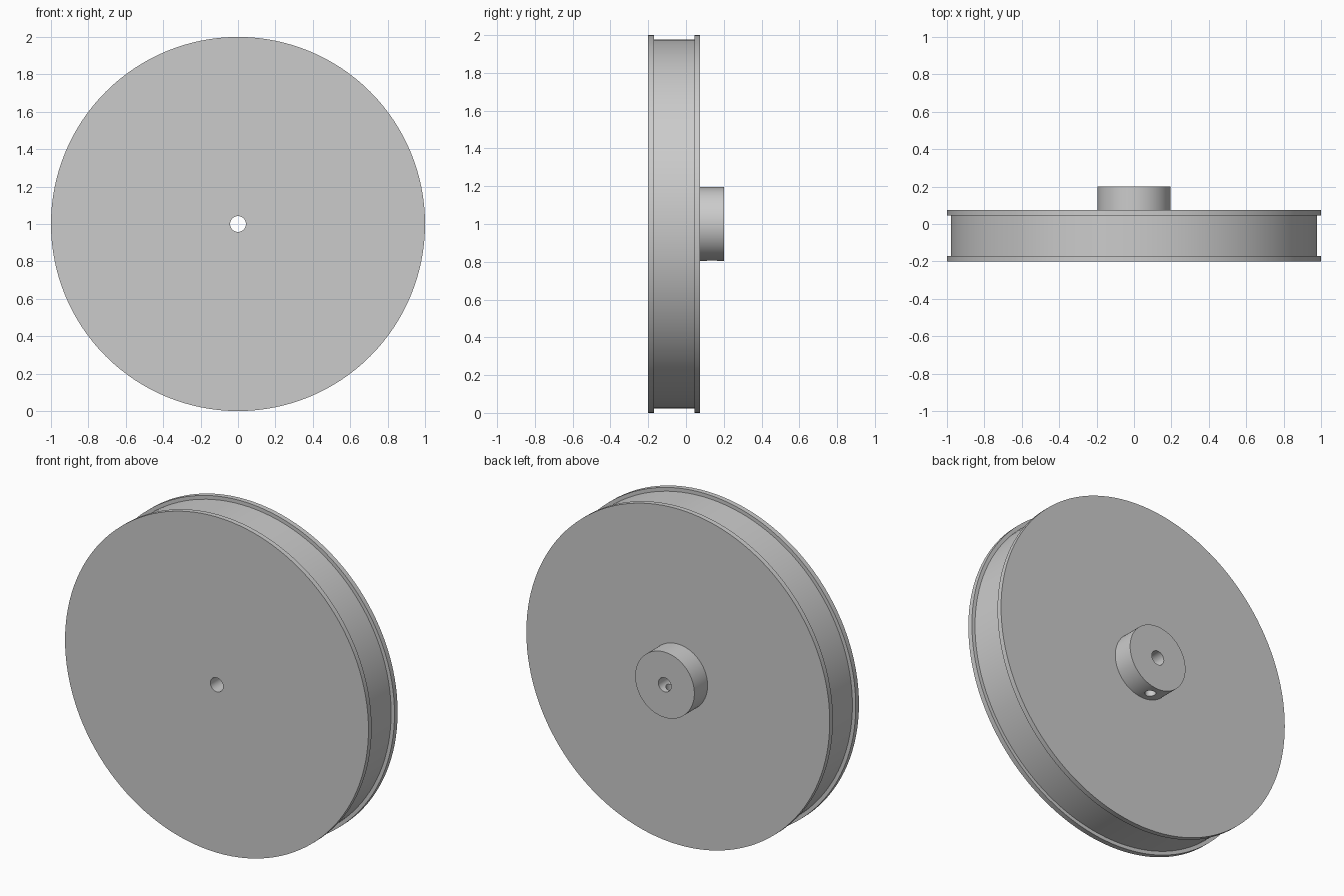
import bpy, bmesh, math
from mathutils import Matrix, Vector

old = bpy.data.objects.get("Cube")
if old:
    bpy.data.objects.remove(old, do_unlink=True)

SEGMENTS = 128
CENTRE_Z = 1.0
BORE = 0.042
HUB_R = 0.195
FRONT, BACK, HUB_END = -0.2, 0.075, 0.2
FLANGE = 0.03

grey = bpy.data.materials.new("light grey")
grey.use_nodes = True
colour = (0.6, 0.6, 0.6, 1)
grey.diffuse_color = colour
grey.node_tree.nodes["Principled BSDF"].inputs["Base Color"].default_value = colour


def add_object(name, bm):
    bmesh.ops.recalc_face_normals(bm, faces=bm.faces)
    mesh = bpy.data.meshes.new(name)
    bm.to_mesh(mesh)
    bm.free()
    mesh.materials.append(grey)
    obj = bpy.data.objects.new(name, mesh)
    bpy.context.collection.objects.link(obj)
    return obj


def lathe(name, profile):
    """Turn a closed (radius, y) profile around the wheel axis."""
    bm = bmesh.new()
    verts = [bm.verts.new((r, y, CENTRE_Z)) for r, y in profile]
    edges = [bm.edges.new((v, verts[i - 1])) for i, v in enumerate(verts)]
    bmesh.ops.spin(bm, geom=verts + edges, cent=(0, 0, CENTRE_Z), axis=(0, 1, 0),
                   angle=math.tau, steps=SEGMENTS, use_merge=True)
    bmesh.ops.remove_doubles(bm, verts=bm.verts, dist=1e-5)
    return add_object(name, bm)


def smooth(obj):
    bpy.ops.object.select_all(action="DESELECT")
    obj.select_set(True)
    bpy.context.view_layer.objects.active = obj
    bpy.ops.object.shade_smooth_by_angle(angle=math.radians(30))


# Wheel with a shallow belt groove between two thin flanges
groove_r = 0.978
wheel = lathe("pulley_wheel", [
    (BORE, FRONT), (1, FRONT), (1, FRONT + FLANGE), (groove_r, FRONT + FLANGE),
    (groove_r, BACK - FLANGE), (1, BACK - FLANGE), (1, BACK), (BORE, BACK)])

# Hub on the back
hub = lathe("hub", [(BORE, BACK), (HUB_R, BACK), (HUB_R, HUB_END), (BORE, HUB_END)])

# Set screw hole, from the underside of the hub into the bore
bm = bmesh.new()
bmesh.ops.create_cone(bm, cap_ends=True, segments=32, radius1=0.03, radius2=0.03, depth=0.25,
                      matrix=Matrix.Translation(Vector((0, (BACK + HUB_END) / 2, CENTRE_Z - 0.125))))
cutter = add_object("screw_hole_cutter", bm)
cutter.hide_render = True

cut = hub.modifiers.new("screw_hole", "BOOLEAN")
cut.operation = "DIFFERENCE"
cut.solver = "EXACT"
cut.object = cutter
bpy.ops.object.select_all(action="DESELECT")
bpy.context.view_layer.objects.active = hub
hub.select_set(True)
bpy.ops.object.modifier_apply(modifier=cut.name)
bpy.data.objects.remove(cutter, do_unlink=True)

for part in (wheel, hub):
    smooth(part)
